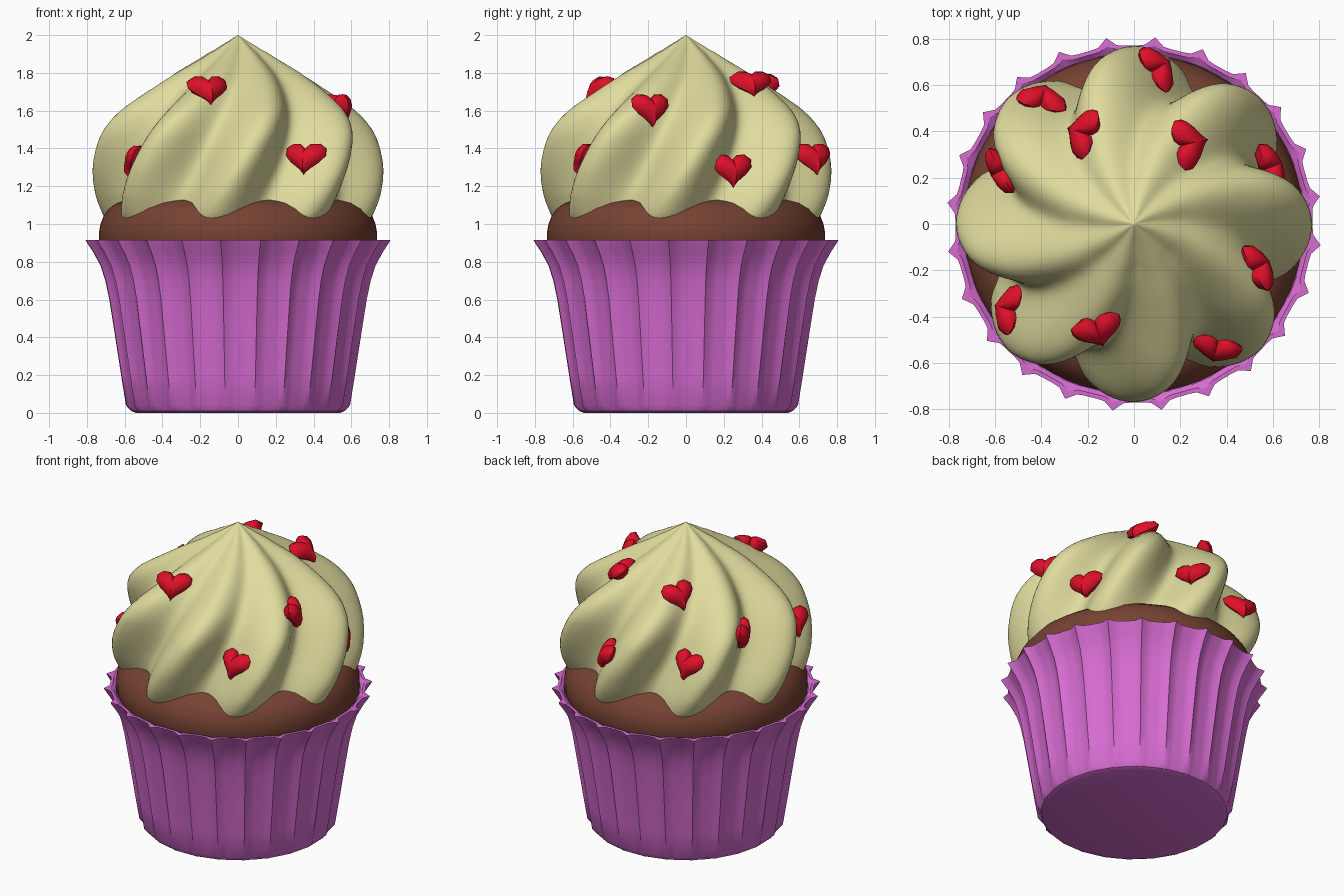
import bpy, bmesh, math
from mathutils import Vector, Matrix

if "Cube" in bpy.data.objects:
    bpy.data.objects.remove(bpy.data.objects["Cube"])

def material(name, rgb):
    m = bpy.data.materials.new(name)
    m.diffuse_color = (*rgb, 1)
    m.use_nodes = True
    m.node_tree.nodes["Principled BSDF"].inputs["Base Color"].default_value = m.diffuse_color
    return m

PINK = material("pink_paper", (0.68, 0.15, 0.64))
BROWN = material("chocolate", (0.18, 0.055, 0.032))
CREAM = material("cream", (0.74, 0.71, 0.34))
RED = material("red_sugar", (0.74, 0.005, 0.022))

def loft(name, rings, mat, angle=35):
    """Skin closed rings of points; a one-point ring closes an end to a tip."""
    bm = bmesh.new()
    vr = [[bm.verts.new(p) for p in r] for r in rings]
    for a, b in zip(vr, vr[1:]):
        n = max(len(a), len(b))
        for i in range(n):
            j = (i + 1) % n
            if len(b) == 1:
                bm.faces.new((a[i], a[j], b[0]))
            elif len(a) == 1:
                bm.faces.new((a[0], b[j], b[i]))
            else:
                bm.faces.new((a[i], a[j], b[j], b[i]))
    for r in (vr[0], vr[-1]):
        if len(r) > 2:
            bm.faces.new(r)
    bmesh.ops.recalc_face_normals(bm, faces=bm.faces)
    me = bpy.data.meshes.new(name)
    bm.to_mesh(me)
    bm.free()
    me.materials.append(mat)
    ob = bpy.data.objects.new(name, me)
    bpy.context.collection.objects.link(ob)
    bpy.ops.object.select_all(action='DESELECT')
    ob.select_set(True)
    bpy.context.view_layer.objects.active = ob
    bpy.ops.object.shade_smooth_by_angle(angle=math.radians(angle))
    return ob

def polar(r, a, z):
    return Vector((r * math.cos(a), r * math.sin(a), z))

def catmull(tab, z):
    """Smooth lookup in a table of (z, value, value)."""
    i = max(k for k in range(len(tab) - 1) if tab[k][0] <= z)
    p = [Vector(tab[min(max(k, 0), len(tab) - 1)][1:]) for k in (i - 1, i, i + 1, i + 2)]
    t = (z - tab[i][0]) / (tab[i + 1][0] - tab[i][0])
    return 0.5 * (2 * p[1] + (p[2] - p[0]) * t + (2 * p[0] - 5 * p[1] + 4 * p[2] - p[3]) * t * t
                  + (3 * p[1] - p[0] - 3 * p[2] + p[3]) * t ** 3)

# Pleated paper wrapper: (z, radius, pleat height), up the outside and over the rim
levels = [(0, 0.54, 0.0), (0.01, 0.565, 0.005), (0.04, 0.582, 0.015), (0.2, 0.603, 0.02),
          (0.4, 0.63, 0.024), (0.6, 0.658, 0.028), (0.7, 0.677, 0.03), (0.78, 0.70, 0.033),
          (0.85, 0.735, 0.036), (0.9, 0.765, 0.039), (0.915, 0.772, 0.04),
          (0.916, 0.755, 0.02), (0.90, 0.738, 0.0), (0.84, 0.72, 0.0)]
step = math.radians(15)
pleat = [(0, 1), (0.2, 0.12), (0.36, 0), (0.5, 0.0), (0.64, 0), (0.8, 0.12)]
loft("wrapper", [[polar(r + h * w, math.radians(8.5) + (k + o) * step, z)
                  for k in range(24) for o, w in pleat] for z, r, h in levels], PINK, 30)

# Cake dome
dome = [(0.84, 0.71), (0.90, 0.735), (0.96, 0.735), (1.0, 0.728), (1.04, 0.712),
        (1.08, 0.685), (1.11, 0.645), (1.135, 0.58), (1.15, 0.48)]
loft("cake", [[polar(r, 2 * math.pi * i / 64, z) for i in range(64)] for z, r in dome], BROWN)

# Twisted eight-lobed frosting: (z, ridge radius, valley radius)
swirl = [(0.97, 0.68, 0.58), (1.05, 0.725, 0.60), (1.15, 0.757, 0.60), (1.28, 0.77, 0.58),
         (1.4, 0.755, 0.56), (1.5, 0.72, 0.53), (1.6, 0.64, 0.475), (1.7, 0.505, 0.39),
         (1.8, 0.35, 0.28), (1.9, 0.175, 0.145), (1.96, 0.07, 0.06), (2.0, 0.004, 0.004)]

def frosting(a, z):
    ridge, valley = catmull(swirl, z)
    phase = a - math.radians(45) * (z - 1.28)
    return polar(valley + (ridge - valley) * (0.5 + 0.5 * math.cos(8 * phase)), a, z)

rows = 44
rings = [[frosting(2 * math.pi * i / 160, 0.97 + 1.025 * k / rows) for i in range(160)]
         for k in range(rows + 1)]
loft("frosting", rings + [[Vector((0, 0, 2.0))]], CREAM, 60)

# Puffy hearts, standing on the frosting surface
def heart_ring(scale, height, n=18):
    pts = []
    for i in range(n):
        t = 2 * math.pi * i / n
        y = (13 * math.cos(t) - 5 * math.cos(2 * t) - 2 * math.cos(3 * t) - math.cos(4 * t)) / 17
        pts.append(Vector((0.115 * scale * math.sin(t) ** 3, scale * (0.108 * y + 0.015), height)))
    return pts

heart = [[Vector((0, 0, -0.05))], heart_ring(0.7, -0.035), heart_ring(1, 0),
         heart_ring(0.86, 0.03), heart_ring(0.5, 0.048), [Vector((0, 0, 0.055))]]
spots = [(0.10, 0.69, 1.34), (-0.41, 0.55, 1.35), (-0.21, 0.38, 1.71), (0.24, 0.35, 1.73),
         (0.60, 0.25, 1.28), (-0.57, 0.24, 1.49), (0.50, -0.18, 1.60), (-0.55, -0.38, 1.33),
         (-0.14, -0.40, 1.70), (0.36, -0.53, 1.34)]
for k, (x, y, z) in enumerate(spots):
    a, e = math.atan2(y, x), 0.03
    du = frosting(a + e, z) - frosting(a - e, z)
    dv = frosting(a, z + e) - frosting(a, z - e)
    n = du.cross(dv).normalized()
    up = (Vector((0, 0, 1)) - n * n.z).normalized()
    side = up.cross(n)
    r = max(math.hypot(x, y) - 0.02, frosting(a, z).xy.length)
    m = Matrix((side, up, n)).transposed().to_4x4()
    m.translation = polar(r, a, z) + n * 0.008
    loft(f"heart_{k + 1}", heart, RED, 40).matrix_world = m
